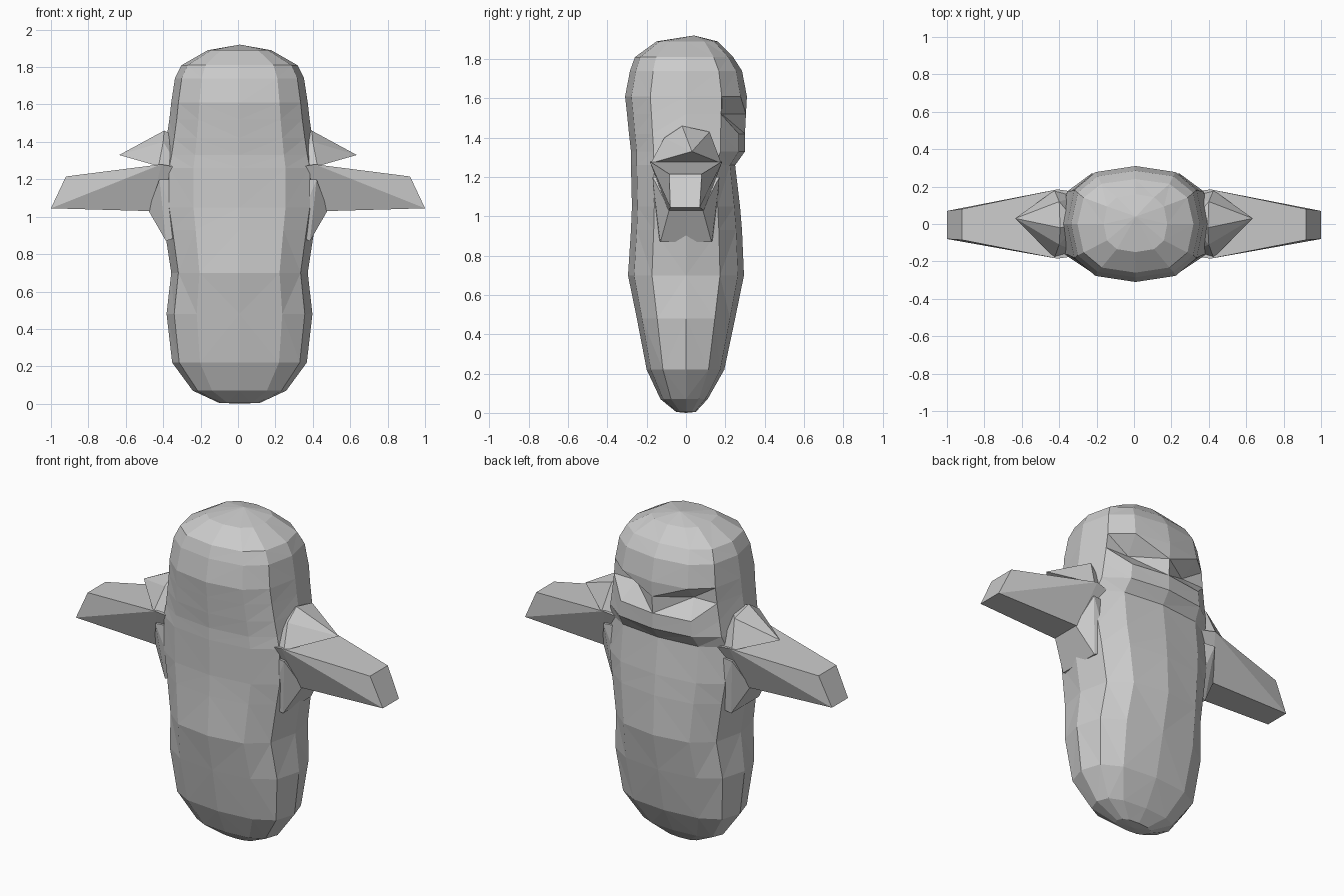
import bpy, bmesh, math

if "Cube" in bpy.data.objects:
    bpy.data.objects.remove(bpy.data.objects["Cube"])

SIDES = 12


def make_object(name, bm):
    bmesh.ops.recalc_face_normals(bm, faces=bm.faces)
    mesh = bpy.data.meshes.new(name)
    bm.to_mesh(mesh)
    bm.free()
    ob = bpy.data.objects.new(name, mesh)
    bpy.context.collection.objects.link(ob)
    return ob


def hull(name, points, side):
    """Convex faceted solid; side mirrors it in x."""
    bm = bmesh.new()
    for x, y, z in points:
        bm.verts.new((x * side, y, z))
    res = bmesh.ops.convex_hull(bm, input=bm.verts)
    loose = [v for v in bm.verts if not v.link_faces]
    bmesh.ops.delete(bm, geom=loose, context='VERTS')
    return make_object(name, bm)


def power(v):
    return math.copysign(abs(v) ** 0.77, v)


# Body and head: height, half width, front depth, back depth
rings = [
    (0.005, 0.11, 0.05, 0.05), (0.07, 0.25, 0.13, 0.11),
    (0.22, 0.36, 0.20, 0.195), (0.48, 0.39, 0.25, 0.25),
    (0.70, 0.365, 0.295, 0.295), (0.93, 0.40, 0.28, 0.285),
    (1.05, 0.42, 0.275, 0.275), (1.26, 0.42, 0.28, 0.25),
    (1.33, 0.405, 0.28, 0.30), (1.42, 0.39, 0.29, 0.30),
    (1.52, 0.375, 0.30, 0.305), (1.61, 0.365, 0.31, 0.31),
    (1.74, 0.345, 0.285, 0.285), (1.81, 0.31, 0.26, 0.24),
    (1.89, 0.17, 0.15, 0.16),
]
bm = bmesh.new()
loops = []
for z, w, front, back in rings:
    loop = []
    for i in range(SIDES):
        a = math.tau * i / SIDES
        depth = back if i <= SIDES // 2 else front
        x, y = w * power(math.cos(a)), depth * power(math.sin(a))
        # Two eye hollows at the back of the head
        if z == 1.52 and i in (2, 4):
            x, y = x * 0.85, y - 0.09
        loop.append(bm.verts.new((x + 0.008, y, z)))
    loops.append(loop)
for low, high in zip(loops, loops[1:]):
    for i in range(SIDES):
        j = (i + 1) % SIDES
        bm.faces.new((low[i], low[j], high[j], high[i]))
for loop, tip in ((loops[0], (0.01, 0, 0)), (loops[-1], (0.01, 0.04, 1.92))):
    v = bm.verts.new(tip)
    for i in range(SIDES):
        bm.faces.new((loop[i], loop[(i + 1) % SIDES], v))
bmesh.ops.triangulate(bm, faces=bm.faces)
body = make_object("body", bm)

# Arm parts for each side
arm = [(0.3, 0.17, 1.26), (0.3, -0.17, 1.26), (0.3, 0.08, 1.05), (0.3, -0.08, 1.05),
       (0.41, 0.185, 1.28), (0.41, -0.185, 1.28), (0.47, 0.09, 1.03), (0.47, -0.09, 1.03),
       (0.92, 0.08, 1.215), (0.92, -0.085, 1.215), (1.0, 0.07, 1.045), (1.0, -0.08, 1.045)]
shoulder = [(0.3, 0.0, 1.42), (0.3, 0.15, 1.24), (0.3, -0.15, 1.24),
            (0.395, -0.02, 1.46), (0.40, -0.11, 1.40), (0.40, 0.12, 1.43),
            (0.425, 0.18, 1.27), (0.425, -0.18, 1.27), (0.635, 0.03, 1.33)]
armpit = [(0.3, 0.15, 0.9), (0.3, -0.15, 0.9), (0.385, 0.13, 0.87), (0.385, -0.13, 0.87),
          (0.48, 0.085, 1.035), (0.48, -0.085, 1.035),
          (0.42, 0.17, 1.2), (0.42, -0.17, 1.2), (0.3, 0.15, 1.2), (0.3, -0.15, 1.2)]

# Fuse the arms into one skin with the body
bpy.context.view_layer.objects.active = body
for side in (-1, 1):
    for name, points in (("arm", arm), ("shoulder", shoulder), ("armpit", armpit)):
        part = hull(name, points, side)
        mod = body.modifiers.new("union", 'BOOLEAN')
        mod.operation, mod.solver, mod.object = 'UNION', 'EXACT', part
        bpy.ops.object.modifier_apply(modifier=mod.name)
        bpy.data.objects.remove(part)
